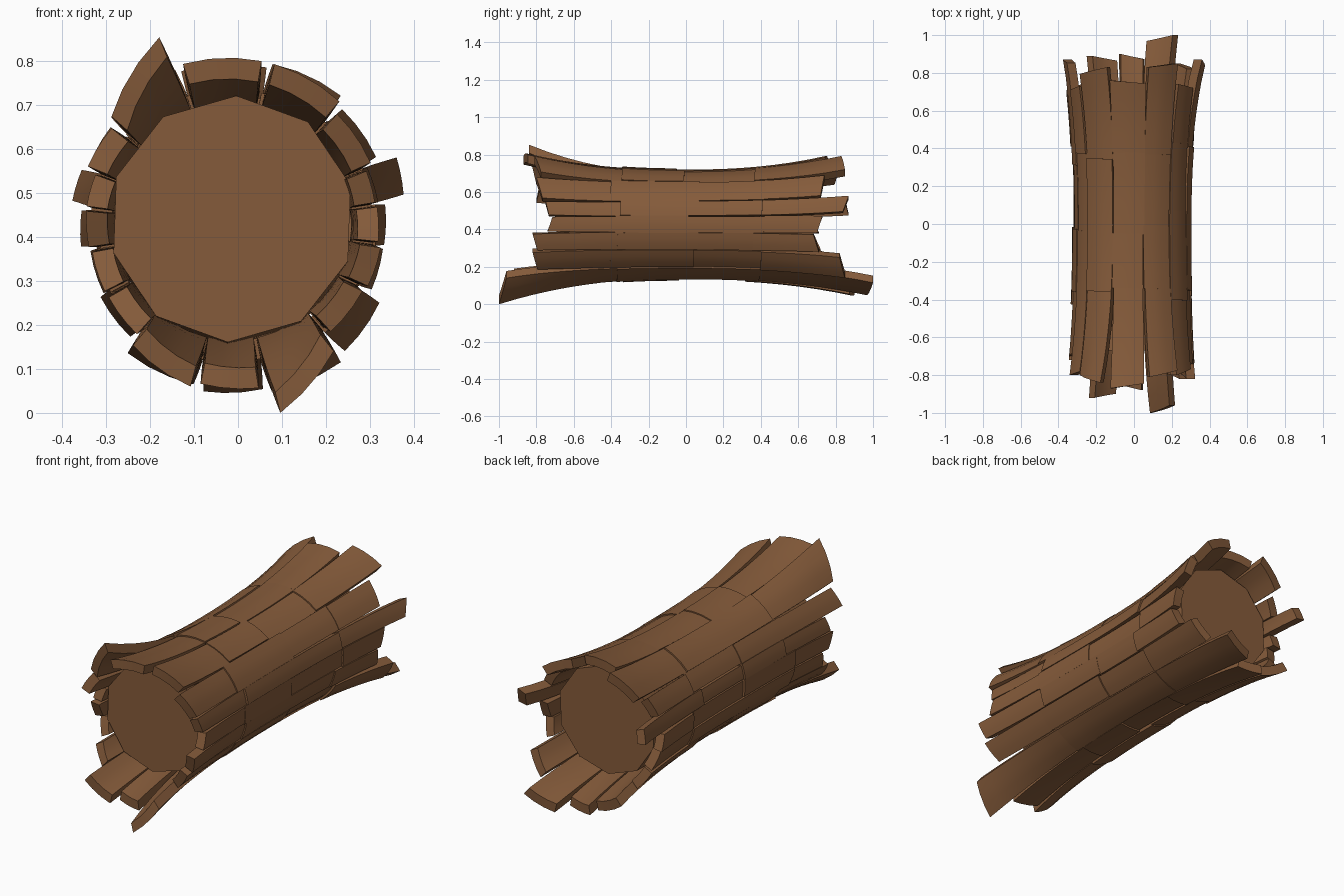
import bpy, bmesh, math, random
from mathutils import Vector

if "Cube" in bpy.data.objects:
    bpy.data.objects.remove(bpy.data.objects["Cube"])

random.seed(11)
CX, CZ = -0.012, 0.43

brown = bpy.data.materials.new("bark brown")
brown.diffuse_color = (0.235, 0.105, 0.043, 1)
brown.use_nodes = True
brown.node_tree.nodes["Principled BSDF"].inputs["Base Color"].default_value = brown.diffuse_color


def finish(bm, name):
    bmesh.ops.recalc_face_normals(bm, faces=bm.faces[:])
    me = bpy.data.meshes.new(name)
    bm.to_mesh(me)
    bm.free()
    me.materials.append(brown)
    ob = bpy.data.objects.new(name, me)
    bpy.context.collection.objects.link(ob)
    bpy.ops.object.select_all(action='DESELECT')
    ob.select_set(True)
    bpy.context.view_layer.objects.active = ob
    bpy.ops.object.shade_smooth_by_angle(angle=math.radians(30))
    return ob


def polar(r, deg, y):
    a = math.radians(deg)
    return Vector((CX + r * math.cos(a), y, CZ + r * math.sin(a)))


def plate(bm, a0, a1, y0, y1, kf, kb, skew, s0, s1, dr, thick):
    """Curved bark plate: s0/s1 slant its ends, kf/kb flare it, skew lowers the front flare at a1."""
    ny = max(2, round((y1 - y0) / 0.09))
    na = 3
    rings = []
    for j in range(ny + 1):
        t = j / ny
        outer, inner = [], []
        for i in range(na + 1):
            u = i / na
            ya = y0 + abs(s0) * (u if s0 > 0 else 1 - u)
            yb = y1 - abs(s1) * (u if s1 > 0 else 1 - u)
            y = ya + (yb - ya) * t
            e = abs(y) / 0.8
            gap = 0.15 + 1.1 * e ** 3
            a = a0 + gap + (a1 - a0 - 2 * gap) * u
            side = 0.018 * math.cos(math.radians(a)) ** 2 * max(0, 1 - e * e)
            r = 0.294 + dr + side + (kf - skew * u if y < 0 else kb) * e ** 2.3
            outer.append(bm.verts.new(polar(r, a, y)))
            inner.append(bm.verts.new(polar(r - thick, a, y)))
        rings.append(outer + inner[::-1])
    n = len(rings[0])
    for p, q in zip(rings, rings[1:]):
        for i in range(n):
            k = (i + 1) % n
            bm.faces.new((p[i], p[k], q[k], q[i]))
    for ring in (rings[0], rings[-1]):
        for i in range(na):
            bm.faces.new((ring[i], ring[i + 1], ring[n - 2 - i], ring[n - 1 - i]))


# Ten-sided wooden core with flat ends
bm = bmesh.new()
rings = []
for y, r in ((-0.67, 0.280), (-0.35, 0.278), (0, 0.276), (0.35, 0.278), (0.67, 0.280)):
    rings.append([bm.verts.new(polar(r, 52 + 36 * i, y) + Vector((-0.004, 0, 0.016 * abs(y) / 0.7)))
                  for i in range(10)])
for p, q in zip(rings, rings[1:]):
    for i in range(10):
        k = (i + 1) % 10
        bm.faces.new((p[i], p[k], q[k], q[i]))
bm.faces.new(rings[0])
bm.faces.new(rings[-1])
parts = [finish(bm, "log_core")]

# Bark strips: start angle, front end, back end, front flare, back flare, front skew
strips = [
    (-8, -0.74, 0.73, 0.040, 0.055, 0),
    (9, -0.75, 0.87, 0.040, 0.090, 0),
    (24, -0.80, 0.74, 0.055, 0.075, 0),
    (49, -0.81, 0.85, 0.085, 0.075, 0),
    (78, -0.87, 0.76, 0.075, 0.085, 0),
    (110, -0.84, 0.83, 0.150, 0.080, 0.07),
    (140, -0.80, 0.73, 0.065, 0.07, 0),
    (159, -0.70, 0.87, 0.055, 0.06, 0),
    (173, -0.72, 0.71, 0.055, 0.06, 0),
    (189, -0.69, 0.72, 0.045, 0.05, 0),
    (208, -0.79, 0.75, 0.040, 0.05, 0),
    (229, -0.92, 0.89, 0.045, 0.06, -0.02),
    (257, -0.88, 0.90, 0.065, 0.065, 0),
    (281, -1.0, 1.0, 0.087, 0.06, 0.04),
    (311, -0.82, 0.85, 0.032, 0.07, 0),
    (334, -0.82, 0.71, 0.045, 0.055, 0),
]
for n, (a0, yf, yb, kf, kb, skew) in enumerate(strips):
    a1 = strips[(n + 1) % len(strips)][0]
    if a1 < a0:
        a1 += 360
    bm = bmesh.new()
    # Each strip is broken crosswise into slightly offset plates
    cuts = [yf] + [c + random.uniform(-0.07, 0.07) for c in (-0.37, 0.0, 0.36)] + [yb]
    if n % 4 == 1:
        del cuts[2]
    for j in range(len(cuts) - 1):
        first, last = j == 0, j == len(cuts) - 2
        s0 = random.choice((-1, 1)) * random.uniform(0.015, 0.04) if first else 0.004
        s1 = random.choice((-1, 1)) * random.uniform(0.015, 0.04) if last else -0.004
        if n in (5, 13):
            s0 = 0.04 if first else s0
        plate(bm, a0 + random.uniform(-1, 1), a1 + random.uniform(-1, 1),
              cuts[j] - (0 if first else 0.004), cuts[j + 1] + (0 if last else 0.004),
              kf, kb, skew, s0, s1, (0.004 if j % 2 else -0.002) + random.uniform(-0.003, 0.003), 0.048)
    parts.append(finish(bm, f"bark_strip_{n + 1:02d}"))

# Rest the log on the ground and centre it sideways
co = [v.co for ob in parts for v in ob.data.vertices]
dz = min(c.z for c in co)
dx = (min(c.x for c in co) + max(c.x for c in co)) / 2
for ob in parts:
    for v in ob.data.vertices:
        v.co -= Vector((dx, 0, dz))
